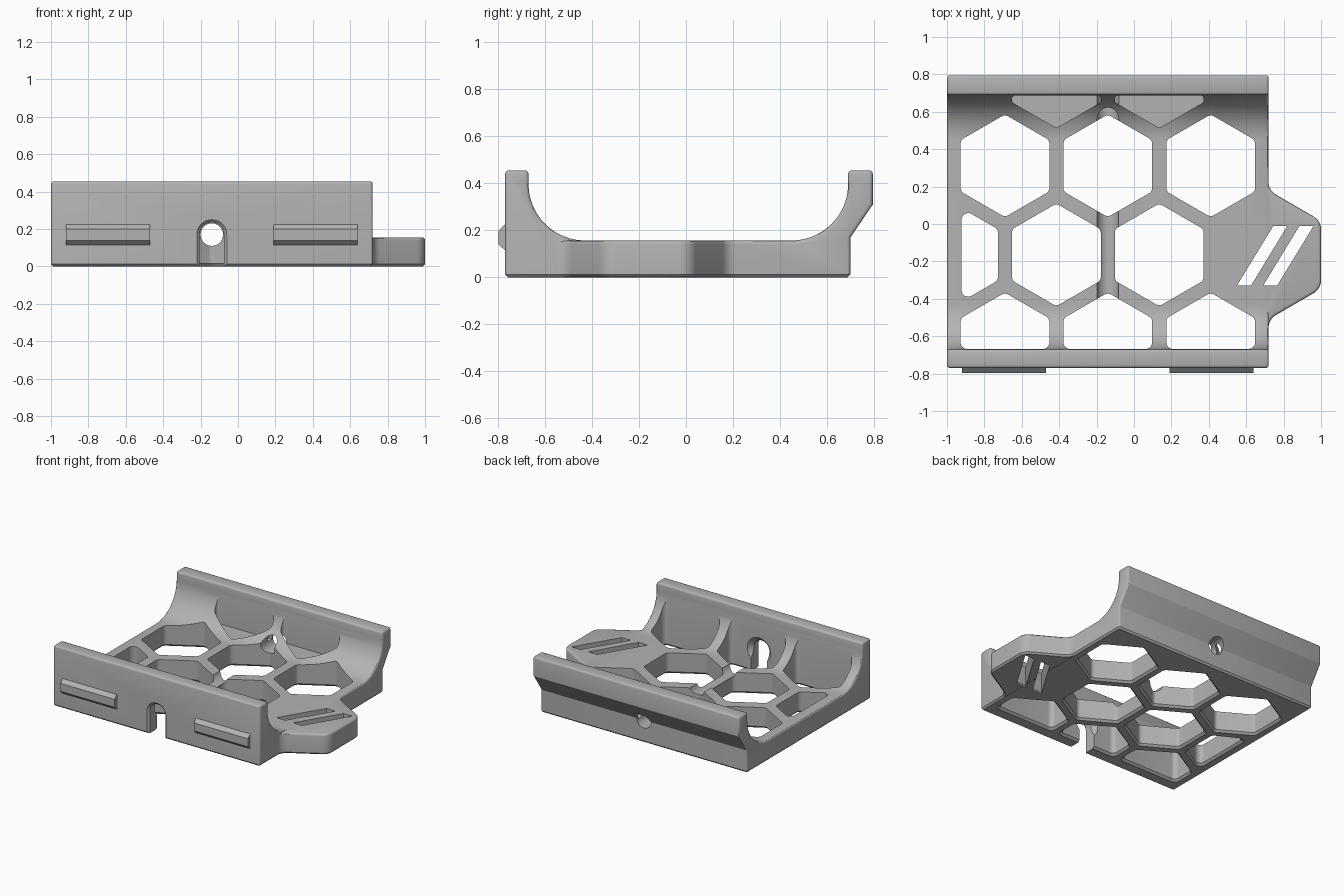
import bpy, bmesh, math
from mathutils import Vector

old = bpy.data.objects.get("Cube")
if old:
    bpy.data.objects.remove(old, do_unlink=True)

grey = bpy.data.materials.new("plain grey")
grey.use_nodes = True
COLOUR = (0.45, 0.45, 0.45, 1)
grey.diffuse_color = COLOUR
grey.node_tree.nodes["Principled BSDF"].inputs["Base Color"].default_value = COLOUR

FLOOR = 0.157          # height of the base plate
HOLE_X, HOLE_Z = -0.14, 0.17
PITCH, APOTHEM = 0.55, 0.2375


def add_object(name, bm):
    bmesh.ops.recalc_face_normals(bm, faces=bm.faces)
    mesh = bpy.data.meshes.new(name)
    bm.to_mesh(mesh)
    bm.free()
    mesh.materials.append(grey)
    ob = bpy.data.objects.new(name, mesh)
    bpy.context.collection.objects.link(ob)
    return ob


def loft(bm, loops):
    """Closed solid through matching loops of 3D points."""
    rings = [[bm.verts.new(p) for p in loop] for loop in loops]
    n = len(rings[0])
    for a, b in zip(rings, rings[1:]):
        for i in range(n):
            j = (i + 1) % n
            bm.faces.new((a[i], a[j], b[j], b[i]))
    bm.faces.new(rings[0])
    bm.faces.new(rings[-1])


def rounded(points, radius, steps=6):
    """Replace every corner of a 2D polygon by an arc."""
    out = []
    for i, p in enumerate(points):
        p = Vector(p)
        u = (Vector(points[i - 1]) - p).normalized()
        v = (Vector(points[(i + 1) % len(points)]) - p).normalized()
        half = u.angle(v) / 2
        centre = p + (u + v).normalized() * (radius / math.sin(half))
        start = p + u * (radius / math.tan(half)) - centre
        end = p + v * (radius / math.tan(half)) - centre
        for k in range(steps + 1):
            t = k / steps
            out.append(centre + (start * (1 - t) + end * t).normalized() * radius)
    return out


def clip(points, axis, limit, sign):
    """Keep the part of a polygon where sign * coordinate >= sign * limit."""
    out = []
    for i, b in enumerate(points):
        a = points[i - 1]
        da, db = sign * (a[axis] - limit), sign * (b[axis] - limit)
        if da * db < 0:
            out.append(a.lerp(b, da / (da - db)))
        if db >= 0:
            out.append(b)
    return out


def flat(points, z, grow=0.0):
    """Lift 2D points to height z, grown outward about their box centre."""
    mid, size = [], []
    for axis in (0, 1):
        vals = [p[axis] for p in points]
        mid.append((max(vals) + min(vals)) / 2)
        size.append(max(vals) - min(vals))
    f = [1 + 2 * grow / s for s in size]
    return [(mid[0] + (p[0] - mid[0]) * f[0], mid[1] + (p[1] - mid[1]) * f[1], z)
            for p in points]


def hexagon(x, y):
    r = APOTHEM / math.cos(math.pi / 6)
    return [Vector((x + r * math.cos(math.radians(a)), y + r * math.sin(math.radians(a))))
            for a in range(30, 390, 60)]


def soften(bm):
    """Chamfer the underside rim, then round the remaining sharp edges."""
    bmesh.ops.recalc_face_normals(bm, faces=bm.faces)
    rim = [e for e in bm.edges if all(v.co.z < 0.005 for v in e.verts)]
    bmesh.ops.bevel(bm, geom=rim, offset=0.012, segments=1, affect='EDGES')
    sharp = [e for e in bm.edges if e.calc_face_angle(0) > math.radians(50)
             and any(v.co.z > 0.02 for v in e.verts)]
    bmesh.ops.bevel(bm, geom=sharp, offset=0.015, segments=3, profile=0.5, affect='EDGES')


def combine(target, tool, operation):
    mod = target.modifiers.new("cut", 'BOOLEAN')
    mod.operation, mod.solver, mod.object = operation, 'EXACT', tool
    bpy.context.view_layer.objects.active = target
    bpy.ops.object.modifier_apply(modifier=mod.name)
    bpy.data.objects.remove(tool, do_unlink=True)


def arc(y, z, radius, a0, a1, steps=20):
    angles = [math.radians(a0 + (a1 - a0) * k / steps) for k in range(steps + 1)]
    return [(y + radius * math.cos(a), z + radius * math.sin(a)) for a in angles]


# Cradle: side profile with two curved walls, extruded along x
profile = [(-0.77, 0), (-0.77, 0.455), (-0.67, 0.455)]
profile += arc(-0.43, FLOOR + 0.24, 0.24, 180, 270)
profile += arc(0.45, FLOOR + 0.24, 0.24, 270, 360)
profile += [(0.69, 0.455), (0.795, 0.455), (0.795, 0.31), (0.70, 0.17), (0.70, 0)]
bm = bmesh.new()
loft(bm, [[(x, y, z) for y, z in profile] for x in (-1, 0.72)])
soften(bm)
cradle = add_object("cradle", bm)

# Side tab: wide hexagonal nose blended into the plate
nose = [(0.719, 0.18), (1, 0.017), (1, -0.347), (0.719, -0.51)]
outline = rounded([(0.67, 0.35)] + [(0.719, 0.35)] + nose + [(0.719, -0.65), (0.67, -0.65)], 0.015, 2)
blend = rounded([(0.67, 0.35), (0.719, 0.35)] + nose + [(0.719, -0.65), (0.67, -0.65)], 0.08)
per = len(blend) // 8
outline = outline[:6] + blend[2 * per:6 * per] + outline[-6:]
bm = bmesh.new()
loft(bm, [flat(outline, 0.001), flat(outline, FLOOR - 0.001)])
soften(bm)
combine(cradle, add_object("side_tab", bm), 'UNION')

# Honeycomb openings, chamfered below; the rear row only pockets the wall curve
bm = bmesh.new()
mid_y, step_y = -0.165, PITCH * math.sin(math.pi / 3)
cells = []
for i in range(3):
    even_x, odd_x = -0.965 + PITCH * i, -0.69 + PITCH * i
    cells.append(clip(hexagon(even_x, mid_y), 0, -0.922, 1))
    cells.append(hexagon(odd_x, mid_y + step_y))
    cells.append(clip(hexagon(odd_x, mid_y - step_y), 1, -0.668, 1))
for cell in cells:
    loop = rounded(cell, 0.035)
    loft(bm, [flat(loop, -0.01, 0.025), flat(loop, 0.015), flat(loop, 0.6)])
for i in (1, 2):
    pocket = clip(hexagon(-0.965 + PITCH * i, mid_y + 2 * step_y), 1, 0.688, -1)
    loop = rounded(pocket, 0.02)
    loft(bm, [flat(loop, FLOOR + 0.001), flat(loop, 0.6)])
combine(cradle, add_object("honeycomb_cutter", bm), 'DIFFERENCE')

# Two plain slanted vents in the tab
bm = bmesh.new()
for x in (0.55, 0.69):
    vent = [Vector(p) for p in ((x, -0.33), (x + 0.075, -0.33), (x + 0.27, -0.01), (x + 0.195, -0.01))]
    loft(bm, [flat(vent, -0.01, 0.015), flat(vent, 0.01), flat(vent, 0.3)])
combine(cradle, add_object("vent_cutter", bm), 'DIFFERENCE')


# Front slot with flared outer edge, open at the bottom
def slot(radius, y):
    pts = [(-radius, -0.1)] + arc(0, HOLE_Z, radius, 180, 0) + [(radius, -0.1)]
    return [(HOLE_X + x, y, z) for x, z in pts]


bm = bmesh.new()
loft(bm, [slot(0.09, -0.78), slot(0.065, -0.755), slot(0.065, -0.6)])
combine(cradle, add_object("slot_cutter", bm), 'DIFFERENCE')


# Round bore through both walls and countersink inside the front wall
def bore(name, stations):
    bm = bmesh.new()
    loft(bm, [[(HOLE_X + x, y, z) for x, z in arc(0, HOLE_Z, r, 0, 360 - 360 / 32, 31)]
              for r, y in stations])
    combine(cradle, add_object(name, bm), 'DIFFERENCE')


bore("bore_cutter", [(0.06, -0.9), (0.06, 0.9)])
bore("countersink_cutter", [(0.055, -0.71), (0.105, -0.66), (0.105, -0.6)])

# Grip ridges on the front face
ridge = [(-0.76, 0.105), (-0.797, 0.14), (-0.797, 0.2), (-0.76, 0.235)]
ridges = []
for side, x in (("right", -0.92), ("left", 0.19)):
    bm = bmesh.new()
    loft(bm, [[(px, y, z) for y, z in ridge] for px in (x, x + 0.45)])
    ridges.append(add_object(side + "_front_ridge", bm))

# Smooth curved faces, keep corners crisp
bpy.ops.object.select_all(action='DESELECT')
for ob in [cradle] + ridges:
    ob.select_set(True)
bpy.context.view_layer.objects.active = cradle
bpy.ops.object.shade_smooth_by_angle(angle=math.radians(30))
